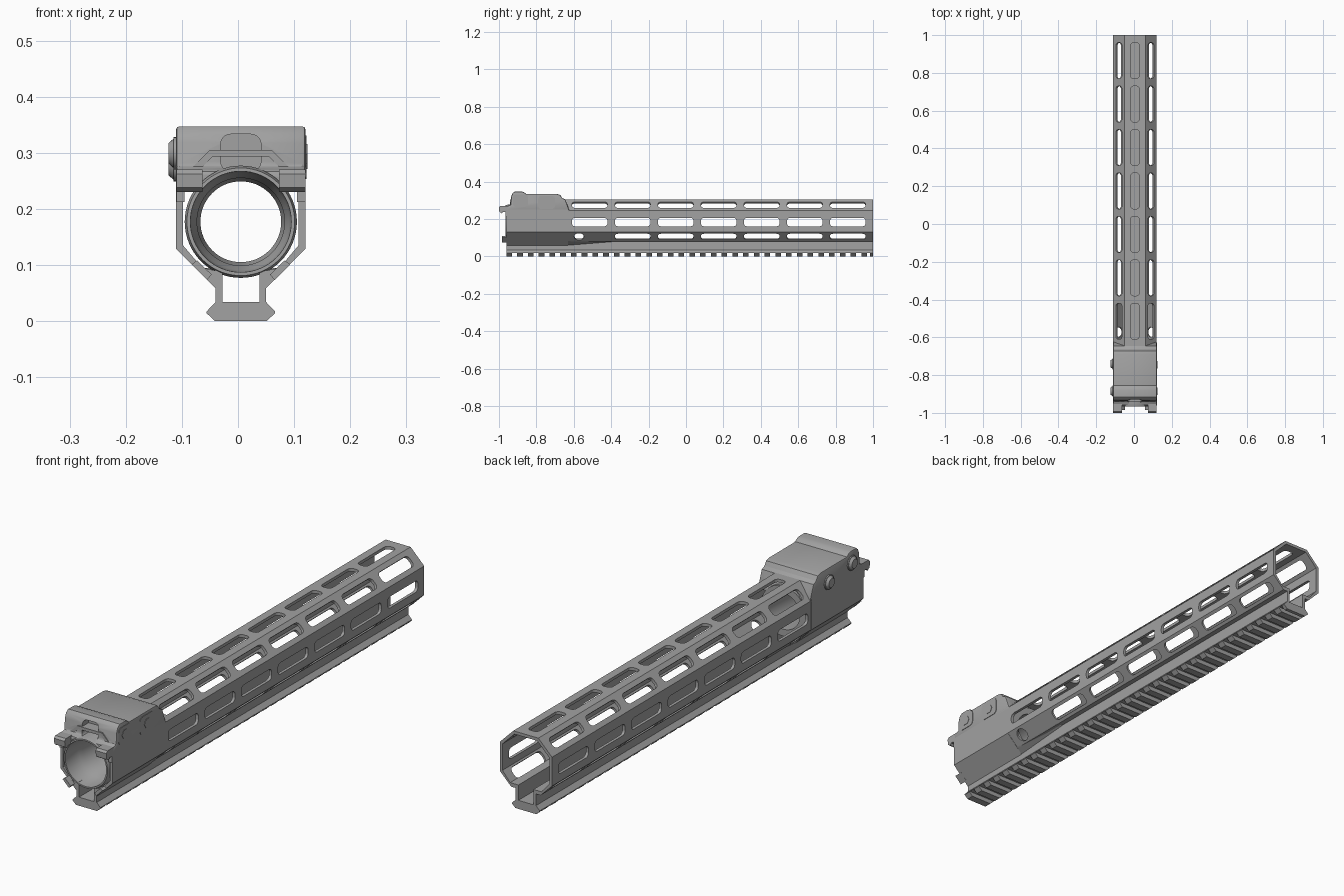
import bpy, bmesh, math
from mathutils import Matrix, Vector

CX = 0.005                      # the tube axis sits slightly off centre
AXIS_Z = 0.177

if "Cube" in bpy.data.objects:
    bpy.data.objects.remove(bpy.data.objects["Cube"])

grey = bpy.data.materials.new("metal_grey")
grey.use_nodes = True
grey.diffuse_color = (0.36, 0.36, 0.36, 1)
grey.node_tree.nodes["Principled BSDF"].inputs["Base Color"].default_value = grey.diffuse_color


def finish(name, bm, smooth=False):
    bmesh.ops.recalc_face_normals(bm, faces=bm.faces)
    mesh = bpy.data.meshes.new(name)
    bm.to_mesh(mesh)
    bm.free()
    mesh.materials.append(grey)
    ob = bpy.data.objects.new(name, mesh)
    ob.location.x = CX
    bpy.context.collection.objects.link(ob)
    if smooth:
        select(ob)
        bpy.ops.object.shade_smooth_by_angle(angle=math.radians(35))
    return ob


def select(ob):
    bpy.ops.object.select_all(action='DESELECT')
    ob.select_set(True)
    bpy.context.view_layer.objects.active = ob


def prism(bm, pts, axis, a, b):
    """Extrude a 2D profile along an axis: (x,z) along y, (y,z) along x, (x,y) along z."""
    place = {'x': lambda p, t: (t, p[0], p[1]),
             'y': lambda p, t: (p[0], t, p[1]),
             'z': lambda p, t: (p[0], p[1], t)}[axis]
    ends = [[bm.verts.new(place(p, t)) for p in pts] for t in (a, b)]
    bm.faces.new(ends[0])
    bm.faces.new(ends[1][::-1])
    n = len(pts)
    for i in range(n):
        j = (i + 1) % n
        bm.faces.new((ends[0][i], ends[0][j], ends[1][j], ends[1][i]))
    return ends[0] + ends[1]


def rounded(w, h, r, cx=0, cy=0, steps=5):
    pts = []
    for k, (sx, sy) in enumerate(((1, 1), (-1, 1), (-1, -1), (1, -1))):
        for s in range(steps + 1):
            a = math.pi / 2 * (k + s / steps)
            pts.append((cx + sx * (w / 2 - r) + r * math.cos(a),
                        cy + sy * (h / 2 - r) + r * math.sin(a)))
    return pts


def circle(r, n, cx=0, cy=0):
    return [(cx + r * math.cos(2 * math.pi * i / n), cy + r * math.sin(2 * math.pi * i / n))
            for i in range(n)]


def box(bm, x0, x1, y0, y1, z0, z1):
    prism(bm, [(x0, z0), (x1, z0), (x1, z1), (x0, z1)], 'y', y0, y1)


def modify(ob, kind, **settings):
    select(ob)
    mod = ob.modifiers.new(kind.lower(), kind)
    for key, value in settings.items():
        setattr(mod, key, value)
    bpy.ops.object.modifier_apply(modifier=mod.name)


def cut(ob, bm):
    cutter = finish("cutter", bm)
    cutter.hide_render = True
    modify(ob, 'BOOLEAN', operation='DIFFERENCE', solver='EXACT', object=cutter)
    bpy.data.objects.remove(cutter)


# Octagonal hollow tube with the rail base and its channel
outer = [(0.061, 0.017), (0.045, 0.034), (0.045, 0.08), (0.065, 0.08),
         (0.115, 0.13), (0.115, 0.245), (0.055, 0.305)]
inner = [(0.033, 0.034), (0.033, 0.06), (0.033, 0.095), (0.069, 0.095),
         (0.103, 0.135), (0.103, 0.24), (0.05, 0.293)]
bm = bmesh.new()
loops = []
for half in (outer, inner):
    full = half + [(-x, z) for x, z in reversed(half)]
    loops.append([[bm.verts.new((x, y, z)) for x, z in full] for y in (-0.94, 1.0)])
n = len(loops[0][0])
(of, ob_), (nf, nb) = loops
for a, b in ((of, ob_), (ob_, nb), (nb, nf), (nf, of)):
    for i in range(n):
        j = (i + 1) % n
        bm.faces.new((a[i], a[j], b[j], b[i]))
tube = finish("handguard_tube", bm)

# Rows of rounded slots, plus one round hole on each lower bevel
bm = bmesh.new()
rows = [(0, 0.305, 0, 7)]
for s in (1, -1):
    rows += [(s * 0.085, 0.275, s * 45, 7), (s * 0.115, 0.183, s * 90, 7),
             (s * 0.09, 0.105, s * 135, 6)]
for x, z, angle, count in rows:
    shapes = [(rounded(0.045, 0.19, 0.016), 0.865 - 0.23 * k) for k in range(count)]
    if count == 6:
        shapes.append((circle(0.026, 24), -0.572))
    for pts, y in shapes:
        verts = prism(bm, pts, 'z', -0.028, 0.028)
        turn = Matrix.Translation((x, y, z)) @ Matrix.Rotation(math.radians(angle), 4, 'Y')
        bmesh.ops.transform(bm, matrix=turn, verts=verts)
cut(tube, bm)

# Rail teeth
bm = bmesh.new()
tooth = [(0.046, 0), (0.061, 0.014), (0.061, 0.017), (-0.061, 0.017), (-0.061, 0.014), (-0.046, 0)]
for k in range(34):
    y = -0.96 + 0.0575 * k
    prism(bm, tooth, 'y', y, y + 0.03)
prism(bm, tooth, 'y', 0.985, 1.0)
finish("rail_teeth", bm)

# Rail nose carrying the rail forward to the front face
bm = bmesh.new()
prism(bm, [(0.061, 0.017), (0.045, 0.034), (-0.045, 0.034), (-0.061, 0.017)], 'y', -0.96, -0.94)
for s in (1, -1):
    box(bm, s * 0.033, s * 0.045, -0.96, -0.94, 0.034, 0.095)
finish("rail_nose", bm)

# Front lower shell and the tapered fillers beside the stem
bm = bmesh.new()
wall = [(0.1155, 0.25), (0.1155, 0.129), (0.045, 0.0585), (0.045, 0.09),
        (0.069, 0.095), (0.103, 0.135), (0.103, 0.25)]
for s in (1, -1):
    prism(bm, [(s * x, z) for x, z in wall], 'y', -0.96, -0.63)
    verts = prism(bm, [(s * 0.0445, 0.059), (s * 0.0445, 0.082), (s * 0.068, 0.082)], 'y', -0.63, -0.5)
    verts[3].co.y = -0.38
    verts[3].co.z = 0.079
    verts[4].co.y = verts[5].co.y = -0.38
finish("front_shell", bm)

# Clamp block over the front end
bm = bmesh.new()
side = [(-0.96, 0.235), (-0.96, 0.268), (-0.938, 0.275), (-0.935, 0.318), (-0.928, 0.337),
        (-0.915, 0.347), (-0.88, 0.347), (-0.865, 0.342), (-0.855, 0.334), (-0.69, 0.334),
        (-0.672, 0.328), (-0.662, 0.312), (-0.645, 0.304), (-0.62, 0.235)]
prism(bm, side, 'x', -0.1155, 0.1155)
block = finish("clamp_block", bm)
modify(block, 'BEVEL', width=0.006, segments=2, limit_method='ANGLE', angle_limit=math.radians(60))
bm = bmesh.new()
prism(bm, circle(0.0995, 64, 0, AXIS_Z), 'y', -1.1, -0.5)
cut(block, bm)
bm = bmesh.new()
prism(bm, rounded(0.072, 0.066, 0.018, 0, 0.3), 'y', -1.1, -0.895)
cut(block, bm)
select(block)
bpy.ops.object.shade_smooth_by_angle(angle=math.radians(30))

# Stepped round sleeve inside the front end
bm = bmesh.new()
section = [(0.1, -0.95), (0.1, -0.62), (0.072, -0.62), (0.072, -0.8), (0.078, -0.815),
           (0.078, -0.87), (0.086, -0.885), (0.09, -0.965), (0.096, -0.965)]
seg = 64
rings = [[bm.verts.new((r * math.cos(t), y, AXIS_Z + r * math.sin(t))) for r, y in section]
         for t in (2 * math.pi * i / seg for i in range(seg))]
for i in range(seg):
    a, b = rings[i], rings[(i + 1) % seg]
    for j in range(len(section)):
        k = (j + 1) % len(section)
        bm.faces.new((a[j], a[k], b[k], b[j]))
finish("barrel_sleeve", bm, True)

# Anti-rotation lugs at the front corners
bm = bmesh.new()
for s in (1, -1):
    lug = [(-0.95, 0.238), (-0.978, 0.238), (-0.985, 0.23), (-0.998, 0.238),
           (-1.0, 0.262), (-0.992, 0.27), (-0.95, 0.27)]
    prism(bm, lug, 'x', s * 0.068, s * 0.115)
    box(bm, s * 0.1, s * 0.115, -0.965, -0.94, 0.212, 0.24)
    prism(bm, [(s * 0.06, 0.073), (s * 0.088, 0.101), (s * 0.078, 0.108), (s * 0.052, 0.083)],
          'y', -0.985, -0.95)
finish("front_lugs", bm)

# Clamp bolts on the right, each a flange with a domed head
bm = bmesh.new()
for y, z in ((-0.74, 0.278), (-0.885, 0.299)):
    prism(bm, circle(0.029, 24, y, z), 'x', -0.12, -0.11)
    verts = prism(bm, circle(0.026, 24, y, z), 'x', -0.12, -0.129)
    for v in verts[24:]:
        v.co.y = y + (v.co.y - y) * 0.7
        v.co.z = z + (v.co.z - z) * 0.7
finish("clamp_bolts", bm, True)

# Raised nut pads on the left face
bm = bmesh.new()
for y, z, w, h in ((-0.745, 0.288, 0.09, 0.07), (-0.885, 0.298, 0.08, 0.066)):
    prism(bm, rounded(w, h, 0.014, y, z, 2), 'x', 0.113, 0.1175)
    prism(bm, circle(0.02, 6, y, z), 'x', 0.113, 0.119)
finish("nut_pads", bm)
